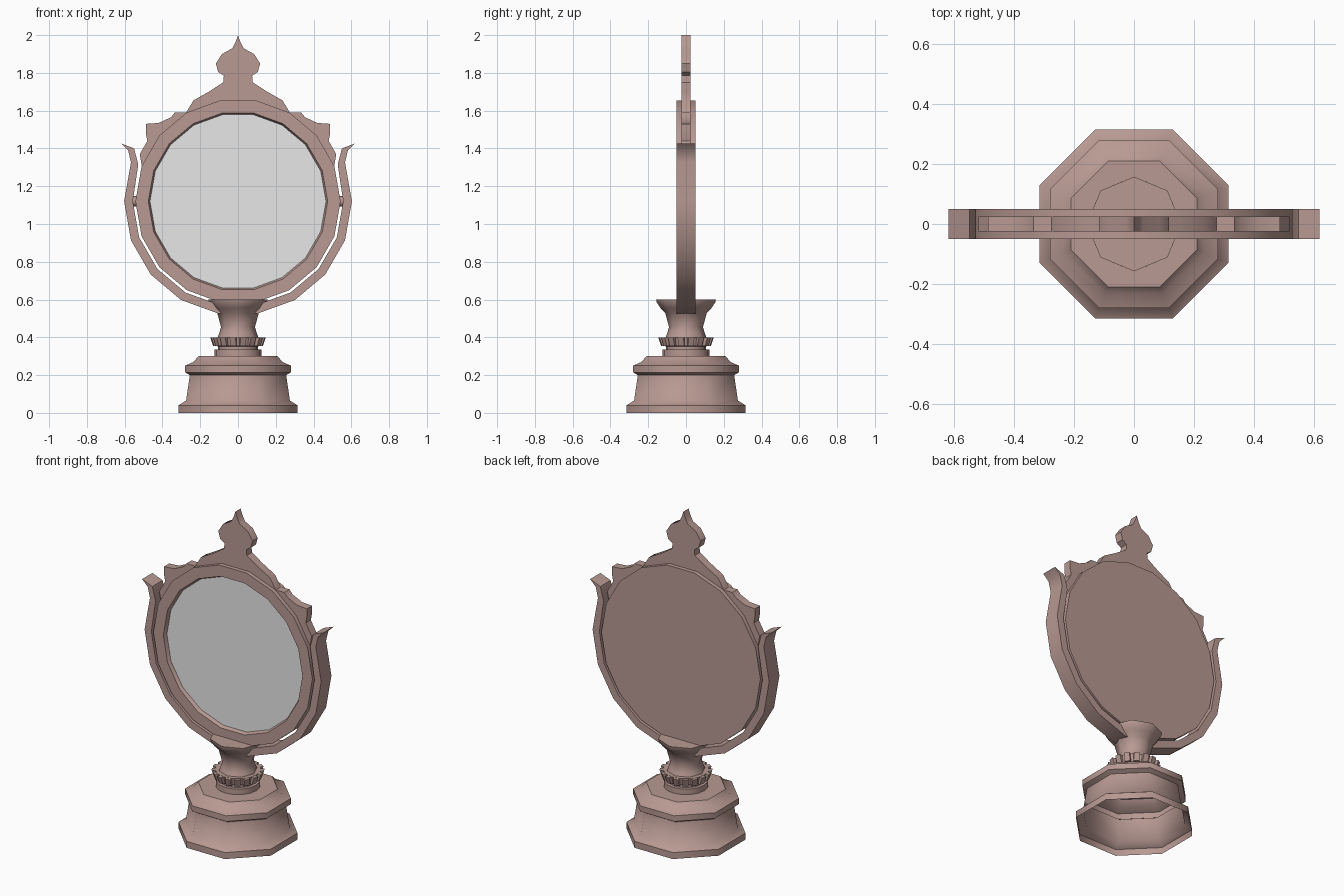
import bpy, bmesh, math
from mathutils import Matrix

if "Cube" in bpy.data.objects:
    bpy.data.objects.remove(bpy.data.objects["Cube"])

CZ = 1.12  # height of the mirror centre


def material(name, rgb):
    m = bpy.data.materials.new(name)
    m.diffuse_color = (*rgb, 1)
    m.use_nodes = True
    m.node_tree.nodes["Principled BSDF"].inputs["Base Color"].default_value = m.diffuse_color
    return m


ROSE = material("dusty rose metal", (0.48, 0.32, 0.29))
GLASS = material("mirror grey", (0.8, 0.8, 0.8))


def finish(bm, name, mat, angle=35):
    bmesh.ops.recalc_face_normals(bm, faces=bm.faces)
    me = bpy.data.meshes.new(name)
    bm.to_mesh(me)
    bm.free()
    me.materials.append(mat)
    for p in me.polygons:
        p.use_smooth = True
    me.set_sharp_from_angle(angle=math.radians(angle))
    ob = bpy.data.objects.new(name, me)
    bpy.context.collection.objects.link(ob)
    return ob


def lathe(name, profile, sides, axis="Z", turn=0.0, centre=(0, 0, 0), mat=ROSE,
          cap_start=False, cap_end=False, angle=50):
    """Revolve (radius, height) points around z, or around y for the mirror."""
    bm = bmesh.new()
    rings = []
    for r, h in profile:
        ring = []
        for i in range(sides):
            a = turn + 2 * math.pi * i / sides
            c, s = r * math.cos(a), r * math.sin(a)
            p = (c, s, h) if axis == "Z" else (c, h, s)
            ring.append(bm.verts.new([p[k] + centre[k] for k in range(3)]))
        rings.append(ring)
    for a, b in zip(rings, rings[1:]):
        for i in range(sides):
            j = (i + 1) % sides
            bm.faces.new((a[i], a[j], b[j], b[i]))
    if cap_start:
        bm.faces.new(rings[0])
    if cap_end:
        bm.faces.new(rings[-1])
    return finish(bm, name, mat, angle)


def slab(name, outline, half, angle=35):
    """Extrude an (x, z) outline along y."""
    bm = bmesh.new()
    face = bm.faces.new([bm.verts.new((x, -half, z)) for x, z in outline])
    ext = bmesh.ops.extrude_face_region(bm, geom=[face])
    for v in ext["geom"]:
        if isinstance(v, bmesh.types.BMVert):
            v.co.y = half
    big = [f for f in bm.faces if len(f.verts) > 4]
    bmesh.ops.triangulate(bm, faces=big)
    return finish(bm, name, ROSE, angle)


def polar(r, deg):
    a = math.radians(deg)
    return (r * math.cos(a), CZ + r * math.sin(a))


# Hollow octagonal base with moulded shoulder, open underneath
k = 1 / math.cos(math.pi / 8)
base_profile = [(0.315, 0), (0.315, 0.04), (0.275, 0.065), (0.255, 0.2),
                (0.28, 0.215), (0.28, 0.25), (0.235, 0.27), (0.21, 0.3)]
lathe("base", [(r * k, z) for r, z in base_profile], 8, turn=math.pi / 8,
      cap_end=True)

# Foot of the stem
lathe("stem_foot", [(0.125, 0.3), (0.125, 0.335), (0.105, 0.335), (0.105, 0.36)],
      16, cap_end=True)

# Toothed collar
lathe("collar", [(0.105, 0.352), (0.118, 0.355), (0.128, 0.4), (0.09, 0.4)],
      16, cap_start=True, cap_end=True)
bm = bmesh.new()
for i in range(16):
    spin = Matrix.Rotation(2 * math.pi * (i + 0.5) / 16, 4, "Z")
    made = bmesh.ops.create_cube(bm, size=1)["verts"]
    for v in made:
        lean = 0.012 if v.co.z > 0 else -0.004
        v.co = spin @ Matrix.Translation((0.124 + lean, 0, 0.376)) @ \
            Matrix.Diagonal((0.022, 0.032, 0.046, 1)) @ v.co
finish(bm, "collar_teeth", ROSE)

# Flared cup holding the cradle
lathe("stem_cup", [(0.112, 0.39), (0.1, 0.42), (0.09, 0.455), (0.11, 0.53),
                   (0.135, 0.555), (0.155, 0.585), (0.158, 0.6)],
      8, cap_end=True)

# Round mirror frame with closed back and recessed glass
lathe("mirror_frame", [(0.466, -0.028), (0.475, -0.05), (0.543, -0.05),
                       (0.543, 0.05)], 18, axis="Y", centre=(0, 0, CZ),
      cap_end=True, angle=35)
lathe("mirror_glass", [(0.468, -0.028)], 18, axis="Y", centre=(0, 0, CZ),
      mat=GLASS, cap_end=True)

# Ornamental crest: half outline from the finial down, mirrored
crest = [(0.012, 1.965), (0.03, 1.93), (0.085, 1.9), (0.117, 1.85), (0.105, 1.805),
         (0.075, 1.785), (0.078, 1.75), (0.155, 1.7), (0.235, 1.655),
         (0.275, 1.59), (0.335, 1.59), (0.355, 1.565), (0.42, 1.535),
         (0.488, 1.53), (0.488, 1.48), (0.48, 1.44), (0.52, 1.37), (0.51, 1.31)]
half = crest + [polar(0.505, d) for d in (20, 40, 60, 80)]
slab("crest", [(0, 2.0)] + half + [(-x, z) for x, z in reversed(half)], 0.025)

# Cradle: one curved yoke with flared tips, outer and inner edge mirrored
right_outer = [polar(0.603, d) for d in (-80, -60, -40, -20, 0, 20)] + \
              [(0.582, 1.39), (0.62, 1.427)]
right_inner = [polar(0.557, d) for d in (-80, -60, -40, -20, 0)] + \
              [(0.528, 1.315), (0.545, 1.385), (0.565, 1.4)]
right_inner[-2:] = [(0.515, 1.32), (0.55, 1.40)][1:]
outline = ([(-x, z) for x, z in reversed(right_outer)] + right_outer +
           list(reversed(right_inner)) + [(-x, z) for x, z in right_inner])
slab("cradle", outline, 0.05)

# Pivot pins between cradle and frame
for side, name in ((-1, "left_pivot"), (1, "right_pivot")):
    bm = bmesh.new()
    bmesh.ops.create_cone(bm, cap_ends=True, segments=12, radius1=0.027,
                          radius2=0.027, depth=0.05,
                          matrix=Matrix.Translation((side * 0.548, 0, CZ)) @
                          Matrix.Rotation(math.pi / 2, 4, "Y"))
    finish(bm, name, ROSE)
